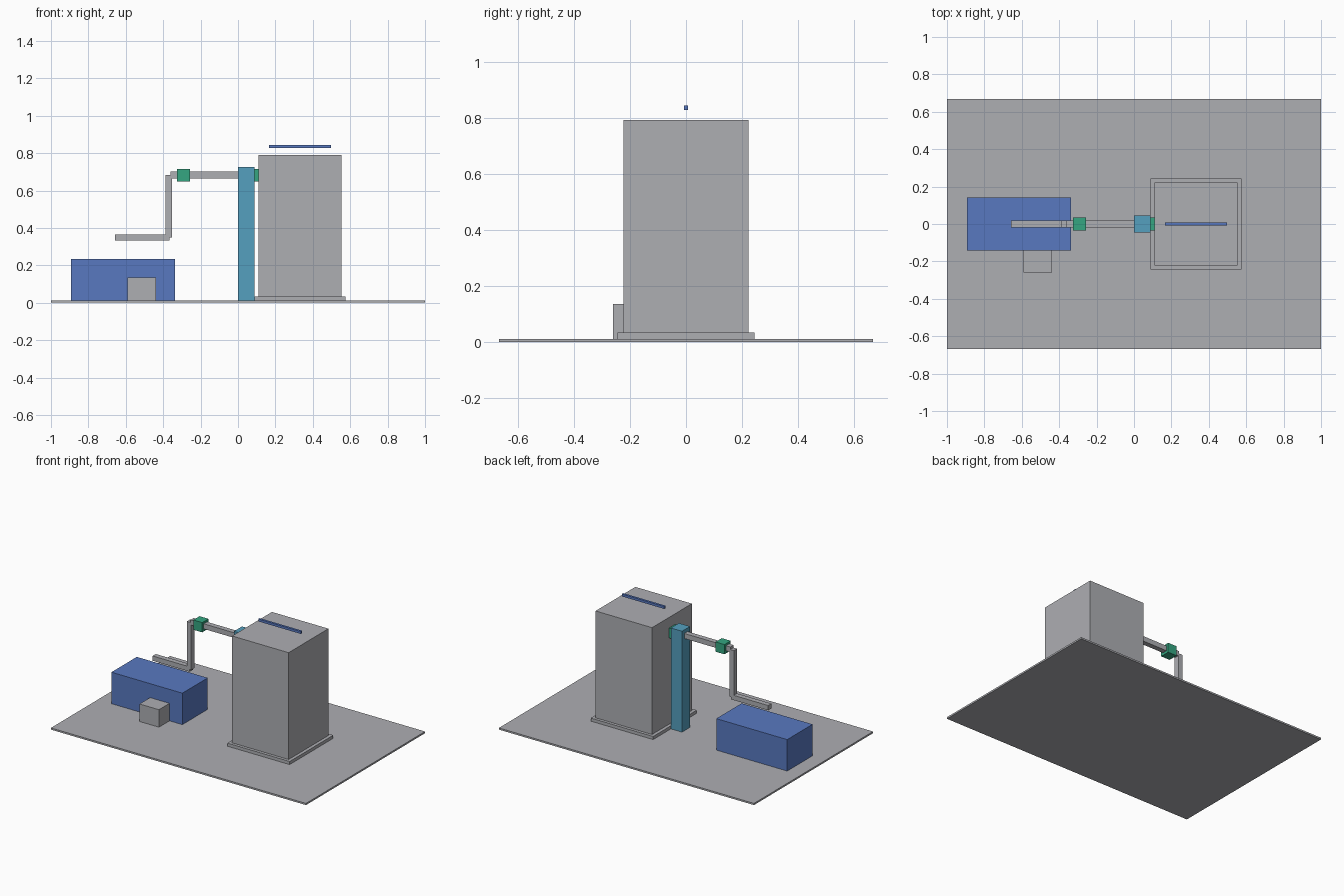
import bpy
import bmesh
from mathutils import Vector

cube = bpy.data.objects.get("Cube")
if cube:
    bpy.data.objects.remove(cube, do_unlink=True)


def make_material(name, rgb):
    mat = bpy.data.materials.new(name)
    mat.use_nodes = True
    colour = (*rgb, 1.0)
    mat.diffuse_color = colour
    mat.node_tree.nodes["Principled BSDF"].inputs["Base Color"].default_value = colour
    return mat


grey = make_material("light grey", (0.42, 0.425, 0.45))
blue = make_material("blue", (0.098, 0.19, 0.53))
teal = make_material("teal blue", (0.09, 0.35, 0.52))
green = make_material("green", (0.035, 0.38, 0.22))


def box(name, x, y, z, mat):
    """Box spanning the given (min, max) range on each axis."""
    ranges = (x, y, z)
    size = Vector([hi - lo for lo, hi in ranges])
    centre = Vector([(hi + lo) / 2 for lo, hi in ranges])
    bm = bmesh.new()
    bmesh.ops.create_cube(bm, size=1.0)
    bmesh.ops.scale(bm, vec=size, verts=bm.verts)
    mesh = bpy.data.meshes.new(name)
    bm.to_mesh(mesh)
    bm.free()
    mesh.materials.append(mat)
    obj = bpy.data.objects.new(name, mesh)
    obj.location = centre
    bpy.context.collection.objects.link(obj)
    return obj


def sym(half):
    return (-half, half)


FLOOR = 0.012

# Ground slab
box("ground_slab", sym(1.0), sym(0.667), (0, FLOOR), grey)

# Tower on its plinth, with the bar hovering above the roof
box("tower_plinth", (0.087, 0.576), sym(0.244), (FLOOR, 0.034), grey)
box("tower_body", (0.11, 0.553), sym(0.223), (0.034, 0.791), grey)
box("roof_bar", (0.165, 0.498), sym(0.008), (0.827, 0.844), blue)

# Column beside the tower
box("column", (0, 0.087), sym(0.045), (FLOOR, 0.727), teal)

# Low tank with a small unit on its front
box("tank", (-0.893, -0.337), sym(0.142), (FLOOR, 0.235), blue)
box("front_unit", (-0.59, -0.438), (-0.26, -0.142), (FLOOR, 0.136), grey)

# Square duct from the column down over the tank
DUCT = sym(0.018)
box("upper_duct", (-0.36, 0), DUCT, (0.665, 0.701), grey)
box("drop_duct", (-0.388, -0.354), DUCT, (0.348, 0.683), grey)
box("lower_duct", (-0.657, -0.366), DUCT, (0.332, 0.366), grey)

# Couplings on the duct line
for name, centre in (("outer_coupling", -0.291), ("tower_coupling", 0.098)):
    box(name, (centre - 0.035, centre + 0.035), sym(0.035), (0.647, 0.716), green)
